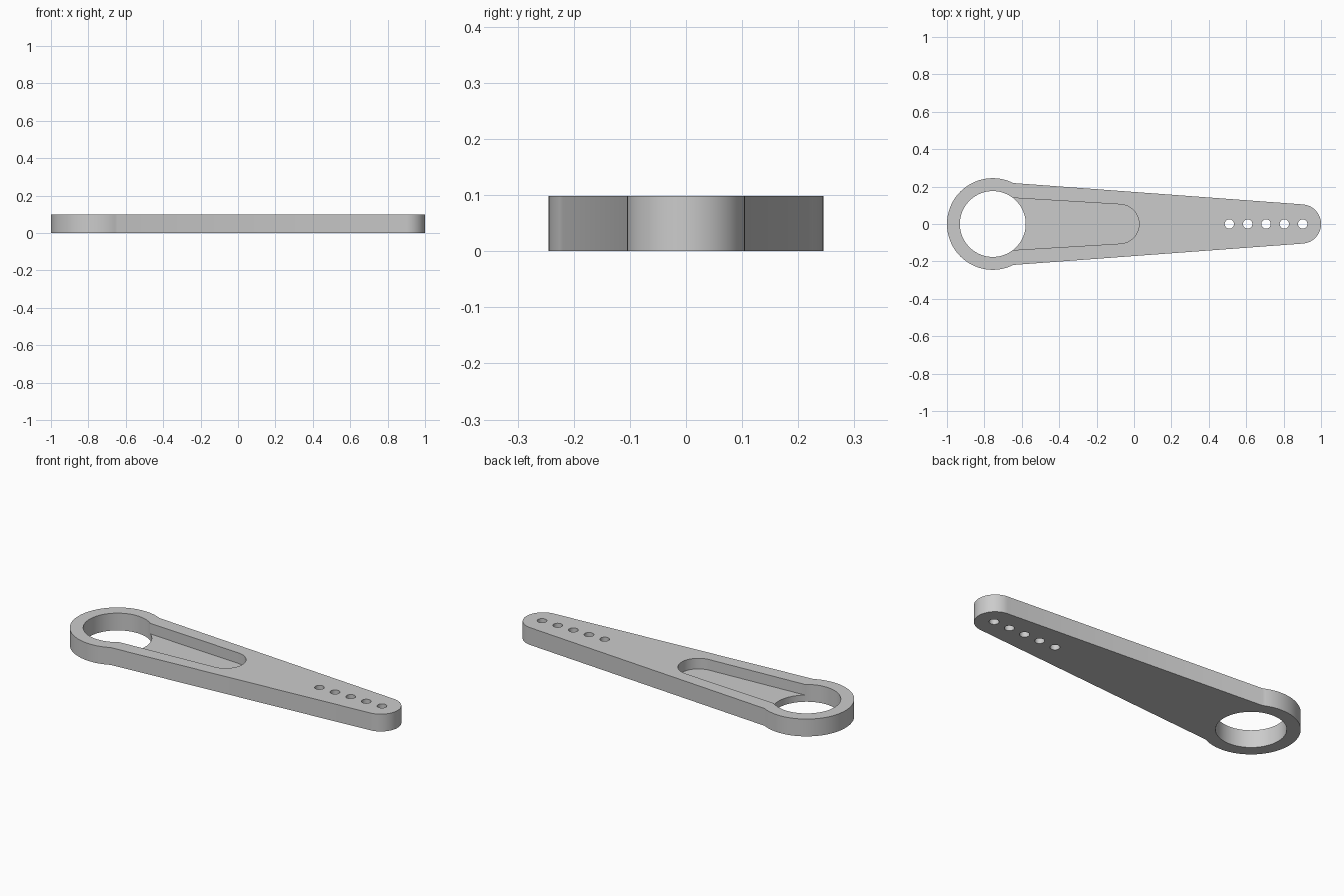
import bpy, bmesh
from math import cos, sin, radians

cube = bpy.data.objects.get("Cube")
if cube:
    bpy.data.objects.remove(cube, do_unlink=True)

THICK = 0.098
HUB_X, HUB_R, BORE_R = -0.755, 0.245, 0.176
TIP_X, TIP_R = 0.895, 0.105


def arc(cx, r, start, end, steps):
    """Points on an arc centred on the long axis, angles in degrees."""
    angles = [radians(start + (end - start) * i / steps) for i in range(steps + 1)]
    return [(cx + r * cos(a), r * sin(a)) for a in angles]


def prism(name, outline, z0, z1):
    """Extrude a closed outline between two heights."""
    bm = bmesh.new()
    face = bm.faces.new([bm.verts.new((x, y, z0)) for x, y in outline])
    top = bmesh.ops.extrude_face_region(bm, geom=[face])["geom"]
    verts = [v for v in top if isinstance(v, bmesh.types.BMVert)]
    bmesh.ops.translate(bm, verts=verts, vec=(0, 0, z1 - z0))
    bmesh.ops.recalc_face_normals(bm, faces=bm.faces)
    mesh = bpy.data.meshes.new(name)
    bm.to_mesh(mesh)
    bm.free()
    obj = bpy.data.objects.new(name, mesh)
    bpy.context.collection.objects.link(obj)
    return obj


def cut(target, cutter):
    """Subtract the cutter, then discard it."""
    mod = target.modifiers.new("cut", 'BOOLEAN')
    mod.operation, mod.solver, mod.object = 'DIFFERENCE', 'EXACT', cutter
    bpy.context.view_layer.objects.active = target
    bpy.ops.object.modifier_apply(modifier=mod.name)
    bpy.data.objects.remove(cutter, do_unlink=True)


def cut_hole(target, x, r, steps):
    cut(target, prism("hole_cutter", arc(x, r, 0, 360, steps)[:-1], -0.1, 0.2))


# Tapered arm with round hub and rounded tip
outline = arc(TIP_X, TIP_R, -86, 86, 40) + arc(HUB_X, HUB_R, 63.3, 296.7, 72)
arm = prism("lever_arm", outline, 0, THICK)

# Recess running from the hub bore along the arm
slot = arc(-0.078, 0.105, -86.5, 86.5, 40) + [(-0.74, 0.145), (-0.74, -0.145)]
cut(arm, prism("recess_cutter", slot, 0.038, 0.2))

# Hub bore and the row of small linkage holes
cut_hole(arm, HUB_X, BORE_R, 96)
for i in range(5):
    cut_hole(arm, 0.51 + 0.098 * i, 0.025, 32)

# Plain grey finish
grey = bpy.data.materials.new("grey_plastic")
grey.use_nodes = True
colour = (0.6, 0.6, 0.6, 1)
grey.diffuse_color = colour
grey.node_tree.nodes["Principled BSDF"].inputs["Base Color"].default_value = colour
arm.data.materials.clear()
arm.data.materials.append(grey)

bpy.ops.object.select_all(action='DESELECT')
arm.select_set(True)
bpy.context.view_layer.objects.active = arm
bpy.ops.object.shade_smooth_by_angle(angle=radians(30))
